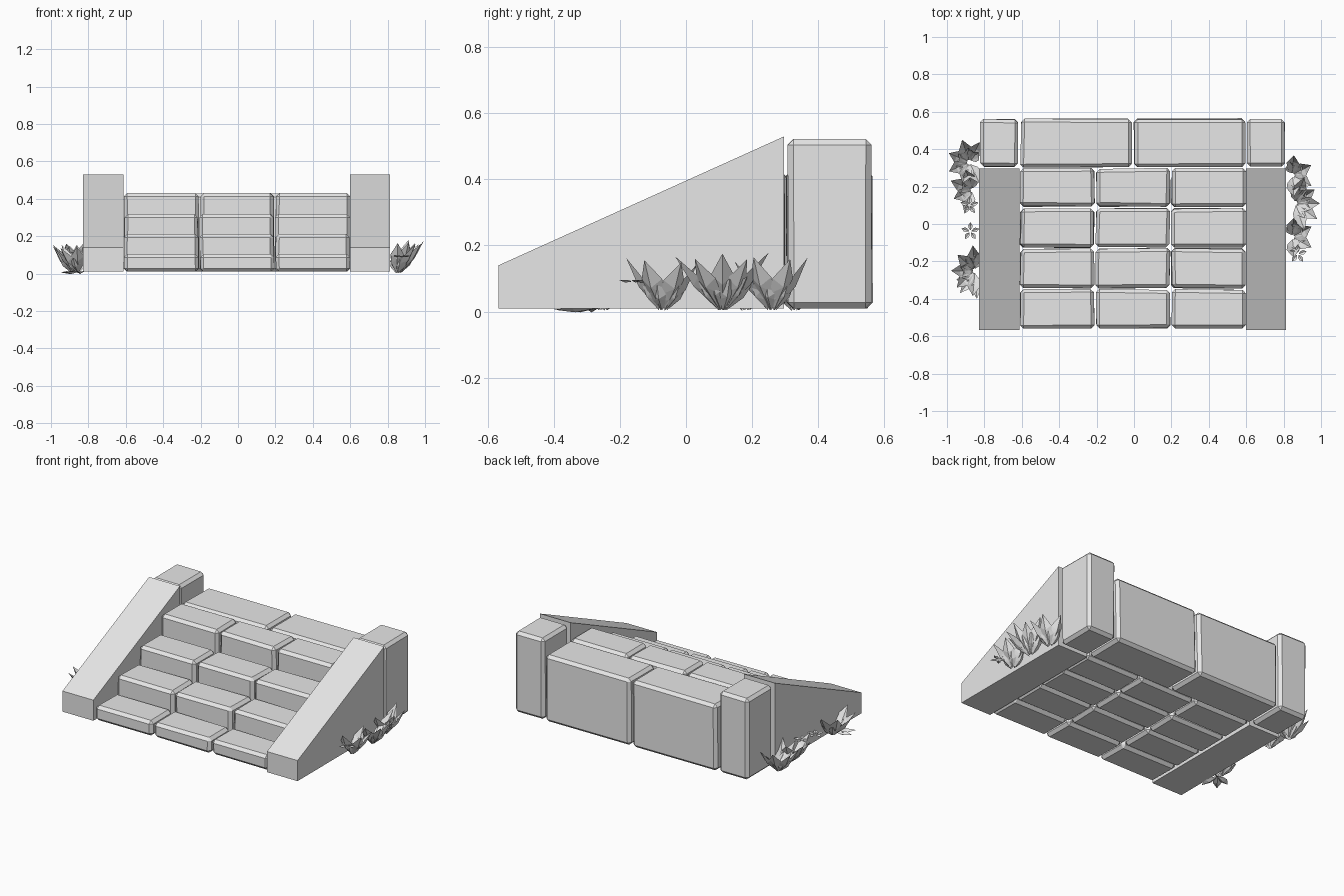
import bpy
import bmesh
import math
import random
from mathutils import Vector

random.seed(4)
default = bpy.data.objects.get("Cube")
if default:
    bpy.data.objects.remove(default, do_unlink=True)

# One plain grey for everything
GREY = (0.8, 0.8, 0.8, 1)
grey = bpy.data.materials.new("pale grey")
grey.use_nodes = True
grey.diffuse_color = GREY
grey.node_tree.nodes["Principled BSDF"].inputs["Base Color"].default_value = GREY

FLOOR = 0.01


def finish(bm, name):
    mesh = bpy.data.meshes.new(name)
    bm.to_mesh(mesh)
    bm.free()
    mesh.materials.append(grey)
    obj = bpy.data.objects.new(name, mesh)
    bpy.context.collection.objects.link(obj)
    return obj


def block(name, x0, x1, y0, y1, top, jitter=0.004):
    """Chamfered, slightly uneven stone standing on the floor."""
    bm = bmesh.new()
    bmesh.ops.create_cube(bm, size=1)
    for v in bm.verts:
        v.co = Vector((x1 if v.co.x > 0 else x0,
                       y1 if v.co.y > 0 else y0,
                       top if v.co.z > 0 else FLOOR))
        v.co.x += random.uniform(-jitter, jitter)
        v.co.y += random.uniform(-jitter, jitter)
    bmesh.ops.bevel(bm, geom=bm.edges[:], offset=0.018, segments=1,
                    affect='EDGES', profile=0.5)
    finish(bm, name)


def side_wall(name, x0, x1):
    """Sloped wall extruded from its side profile."""
    bm = bmesh.new()
    profile = [(-0.567, FLOOR), (0.297, FLOOR), (0.297, 0.53), (-0.567, 0.14)]
    face = bm.faces.new([bm.verts.new((x0, y, z)) for y, z in profile])
    out = bmesh.ops.extrude_face_region(bm, geom=[face])
    moved = [g for g in out["geom"] if isinstance(g, bmesh.types.BMVert)]
    bmesh.ops.translate(bm, verts=moved, vec=(x1 - x0, 0, 0))
    bmesh.ops.recalc_face_normals(bm, faces=bm.faces[:])
    finish(bm, name)


def leaf(bm, base, tip, width):
    """Pointed leaf folded along its midrib."""
    base, tip = Vector(base), Vector(tip)
    along = tip - base
    side = along.cross(Vector((0, 0, 1))).normalized()
    up = side.cross(along).normalized()
    rib = [base, base + along * 0.5 - up * width * 0.2, tip]
    rib = [bm.verts.new(p) for p in rib]
    for s in (-1, 1):
        edge = [bm.verts.new(base + along * t + side * s * width * w + up * width * 0.1)
                for t, w in ((0.3, 0.4), (0.6, 0.5))]
        for corners in ((rib[0], edge[0], rib[1]),
                        (rib[1], edge[0], edge[1]),
                        (rib[1], edge[1], rib[2])):
            bm.faces.new(corners if s > 0 else corners[::-1])


def plant(name, sx, x, y, count, reach, height, spread=85):
    """Fan of tall leaves leaning away from the wall, with short ones below."""
    bm = bmesh.new()
    for i in range(count):
        a = math.radians(-spread + 2 * spread * i / (count - 1))
        for scale, rise, turn in ((1, 1, 0), (0.62, 0.6, 0.25)):
            r = reach * scale * random.uniform(0.9, 1.1)
            direction = Vector((sx * math.cos(a + turn), math.sin(a + turn), 0))
            foot = Vector((sx * x, y, 0.004)) + direction * 0.012
            tip = foot + direction * r
            tip.x = sx * min(max(abs(tip.x), 0.825), 0.998)
            tip.z = height * rise * random.uniform(0.85, 1.0)
            leaf(bm, foot, tip, 0.07 * (0.6 + 0.4 * scale))
    finish(bm, name)


def small_flower(name, x, y, z):
    """Flat five-petalled bloom on a thin stem."""
    bm = bmesh.new()
    centre = Vector((x, y, z))
    for i in range(5):
        a = math.tau * i / 5 + 0.3
        out = Vector((math.cos(a), math.sin(a), 0.1))
        leaf(bm, centre + out * 0.006, centre + out * 0.05, 0.024)
    finish(bm, name)


# Steps: four rows of three stones
columns = [(-0.608, -0.212), (-0.204, 0.192), (0.2, 0.597)]
rows = [(-0.557, -0.35, 0.105), (-0.342, -0.132, 0.212),
        (-0.124, 0.084, 0.318), (0.094, 0.297, 0.43)]
for r, (y0, y1, top) in enumerate(rows):
    for c, (x0, x1) in enumerate(columns):
        block(f"step_{r + 1}_stone_{c + 1}", x0, x1, y0, y1, top)

# Landing stones and end pillars at the back
block("landing_stone_right", -0.605, -0.013, 0.305, 0.563, 0.428)
block("landing_stone_left", 0.0, 0.593, 0.305, 0.563, 0.428)
block("pillar_right", -0.822, -0.62, 0.307, 0.56, 0.522, 0.002)
block("pillar_left", 0.604, 0.806, 0.307, 0.56, 0.522, 0.002)

# Sloped side walls
side_wall("side_wall_right", -0.829, -0.613)
side_wall("side_wall_left", 0.599, 0.813)

# Plants along the left wall
plant("plant_left_front", 1, 0.845, -0.07, 4, 0.10, 0.165)
plant("plant_left_middle", 1, 0.86, 0.11, 5, 0.13, 0.185, 70)
plant("plant_left_back", 1, 0.845, 0.26, 4, 0.10, 0.165)
small_flower("flower_left", 0.875, -0.16, 0.09)

# Plants along the right wall
plant("plant_right_back", -1, 0.88, 0.33, 6, 0.11, 0.17, 120)
plant("plant_right_middle", -1, 0.86, 0.18, 4, 0.11, 0.15, 70)
plant("plant_right_front", -1, 0.85, -0.25, 5, 0.12, 0.155)
small_flower("flower_right", -0.875, -0.04, 0.09)
small_flower("flower_right_back", -0.88, 0.1, 0.11)

# Ground leaves lying beside the right wall
bm = bmesh.new()
for tx, ty in ((-0.93, -0.37), (-0.84, -0.4), (-0.95, -0.3)):
    leaf(bm, (-0.85, -0.27, 0.01), (tx, ty, 0.006), 0.05)
finish(bm, "ground_leaves")
